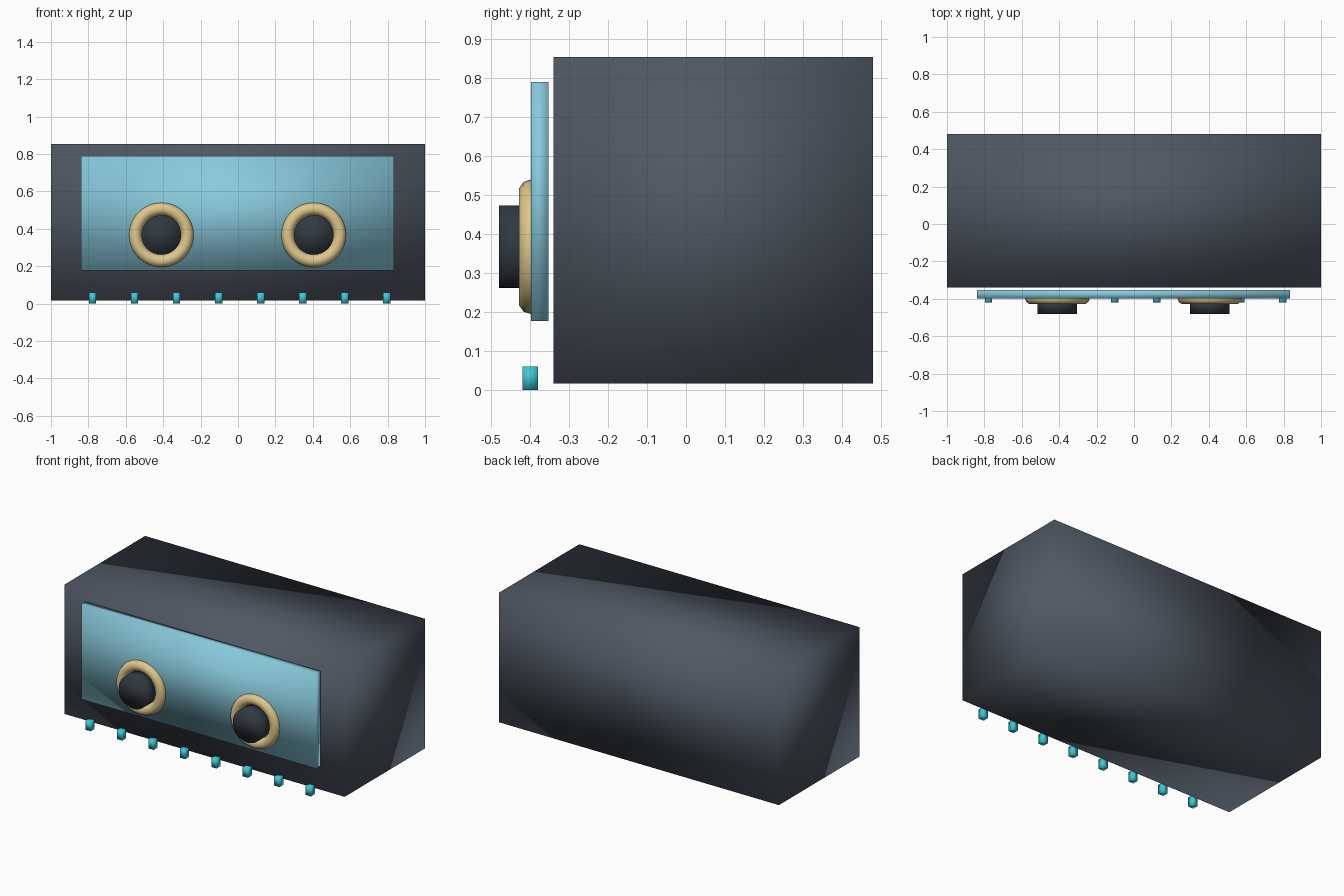
import bpy
import math

cube = bpy.data.objects.get("Cube")
if cube:
    bpy.data.objects.remove(cube, do_unlink=True)


def material(name, rgb):
    m = bpy.data.materials.new(name)
    m.use_nodes = True
    m.diffuse_color = (*rgb, 1)
    m.node_tree.nodes["Principled BSDF"].inputs["Base Color"].default_value = (*rgb, 1)
    return m


slate = material("slate grey", (0.08, 0.098, 0.127))
blue = material("pale blue", (0.25, 0.59, 0.72))
gold = material("soft gold", (0.73, 0.57, 0.26))
charcoal = material("charcoal", (0.03, 0.042, 0.054))
cyan = material("cyan", (0.05, 0.58, 0.68))


def finish(name, mat):
    """Name, colour and softly shade the newest object."""
    ob = bpy.context.object
    ob.name = ob.data.name = name
    ob.data.materials.append(mat)
    bpy.ops.object.shade_smooth()
    return ob


def box(name, mat, low, high):
    centre = [(a + b) / 2 for a, b in zip(low, high)]
    bpy.ops.mesh.primitive_cube_add(size=1, location=centre)
    ob = bpy.context.object
    for v in ob.data.vertices:
        v.co = [c * (b - a) for c, a, b in zip(v.co, low, high)]
    return finish(name, mat)


# Main cabinet and the raised front panel
box("cabinet", slate, (-1, -0.34, 0.017), (1, 0.48, 0.853))
box("front_panel", blue, (-0.84, -0.398, 0.177), (0.835, -0.353, 0.79))

# Two knobs, each inside a rounded ring
for side, x in (("right", -0.41), ("left", 0.405)):
    bpy.ops.mesh.primitive_torus_add(
        location=(x, -0.396, 0.367), rotation=(math.pi / 2, 0, 0),
        major_segments=48, minor_segments=10, major_radius=0.139, minor_radius=0.034)
    finish(side + "_ring", gold)
    bpy.ops.mesh.primitive_cylinder_add(
        vertices=32, radius=0.106, depth=0.09,
        location=(x, -0.435, 0.367), rotation=(math.pi / 2, 0, 0))
    finish(side + "_knob", charcoal)

# Row of small pegs along the bottom front
for i in range(8):
    x = -0.777 + i * 0.2246
    box(f"peg_{i + 1}", cyan, (x - 0.019, -0.419, 0), (x + 0.019, -0.38, 0.06))
